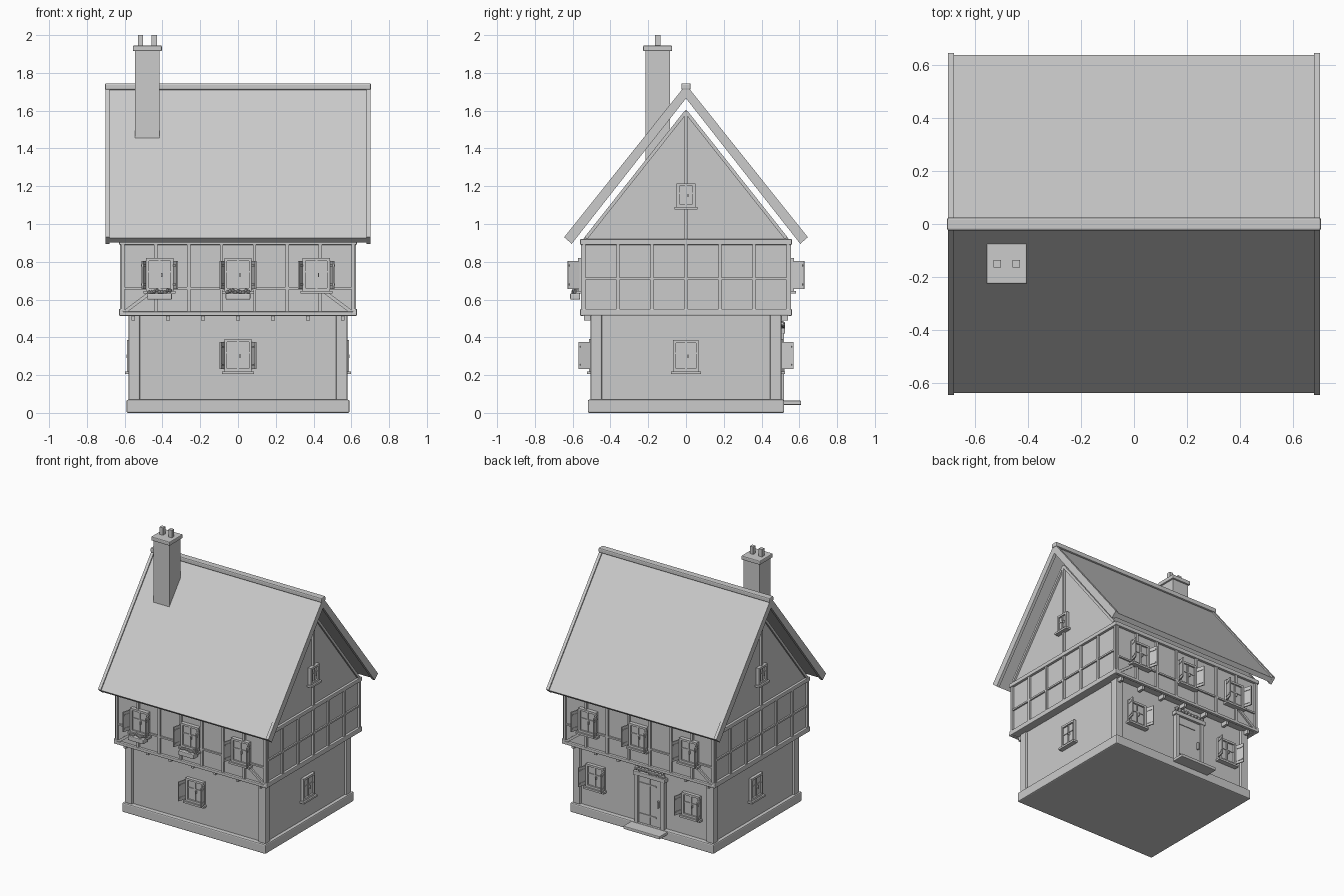
import bpy, bmesh, random
from math import pi, radians, atan2, hypot
from mathutils import Matrix, Vector

if "Cube" in bpy.data.objects:
    bpy.data.objects.remove(bpy.data.objects["Cube"])

random.seed(4)
I = Matrix.Identity(4)


def make(name, bm, bevel=0):
    bmesh.ops.recalc_face_normals(bm, faces=bm.faces)
    me = bpy.data.meshes.new(name)
    bm.to_mesh(me)
    bm.free()
    ob = bpy.data.objects.new(name, me)
    bpy.context.collection.objects.link(ob)
    if bevel:
        m = ob.modifiers.new("bevel", 'BEVEL')
        m.width, m.segments = bevel, 2
    return ob


def box(bm, x0, x1, y0, y1, z0, z1, M=I):
    c = Vector(((x0 + x1) / 2, (y0 + y1) / 2, (z0 + z1) / 2))
    S = Matrix.Diagonal((x1 - x0, y1 - y0, z1 - z0, 1))
    bmesh.ops.create_cube(bm, size=1, matrix=M @ Matrix.Translation(c) @ S)


def beam(bm, a, b, w, d, M=I):
    """Bar in the local wall plane from (x,z) a to b, projecting d outward (-y)."""
    dx, dz = b[0] - a[0], b[1] - a[1]
    R = Matrix.Translation((a[0], 0, a[1])) @ Matrix.Rotation(-atan2(dz, dx), 4, 'Y')
    box(bm, 0, hypot(dx, dz), -d, 0.005, -w / 2, w / 2, M @ R)


def prism(bm, pts, x0, x1):
    """Extrude a (y,z) outline along x."""
    f = bm.faces.new([bm.verts.new((x0, y, z)) for y, z in pts])
    r = bmesh.ops.extrude_face_region(bm, geom=[f])
    bmesh.ops.translate(bm, vec=(x1 - x0, 0, 0),
                        verts=[v for v in r['geom'] if isinstance(v, bmesh.types.BMVert)])


def wall(side, dist, x=0, z=0):
    """Frame with outward -y: side 0 front, 1 right, 2 back, 3 left."""
    return Matrix.Rotation(side * pi / 2, 4, 'Z') @ Matrix.Translation((x, -dist, z))


# Plinth and ground floor
bm = bmesh.new()
box(bm, -.59, .59, -.52, .52, 0, .07)
make("plinth", bm, .008)
bm = bmesh.new()
box(bm, -.565, .565, -.488, .488, .06, .53)
make("ground_floor_walls", bm)
bm = bmesh.new()
for sx in (-1, 1):
    for sy in (-1, 1):
        x, y = sx * .55, sy * .475
        box(bm, x - .03, x + .03, y - .03, y + .03, .065, .52)
make("ground_corner_posts", bm, .008)

# Upper floor with attic gables
bm = bmesh.new()
prism(bm, [(-.543, .52), (.543, .52), (.543, .92), (0, 1.605), (-.543, .92)], -.612, .612)
make("upper_walls", bm)

# Timber frame
bm = bmesh.new()
for side in range(4):
    long = side % 2 == 0
    half, dist, n = (.61, .543, 7) if long else (.54, .612, 6)
    M = wall(side, dist)
    for i in range(n + 1):
        x = -half + 2 * half * i / n
        beam(bm, (x, .53), (x, .91), .018, .014, M)
    beam(bm, (-half, .66 if long else .71), (half, .66 if long else .71), .012, .011, M)
    if long:
        for s in (-1, 1):
            beam(bm, (s * .6, .535), (s * .46, .64), .018, .012, M)
    else:
        beam(bm, (0, .92), (0, 1.59), .018, .014, M)
        for s in (-1, 1):
            beam(bm, (s * .53, .925), (0, 1.594), .018, .014, M)
make("timber_frame", bm)

bm = bmesh.new()
for side in range(4):
    long = side % 2 == 0
    half, dist = (.63, .543) if long else (.56, .612)
    M = wall(side, dist)
    z = .525 if long else .533
    beam(bm, (-half, z), (half, z), .022 if long else .036, .018, M)
    beam(bm, (-half, .905), (half, .905), .03, .018, M)
make("floor_beams", bm, .005)

bm = bmesh.new()
for s in (-1, 1):
    for i in range(7):
        x = -.555 + i * .185
        box(bm, x - .01, x + .01, s * .515 - .025, s * .515 + .025, .49, .52)
make("joist_ends", bm)

# Roof slabs, bargeboards and ridge
bm = bmesh.new()
prism(bm, [(0, 1.725), (.638, .925), (.613, .902), (0, 1.685),
           (-.613, .902), (-.638, .925)], -.69, .69)
make("roof", bm)
bm = bmesh.new()
for x in (-.69, .69):
    prism(bm, [(0, 1.738), (.645, .93), (.605, .895), (0, 1.665),
               (-.605, .895), (-.645, .93)], x - .011, x + .011)
make("bargeboards", bm)
bm = bmesh.new()
box(bm, -.705, .705, -.025, .025, 1.71, 1.745)
make("ridge_beam", bm, .008)

# Chimney
bm = bmesh.new()
box(bm, -.545, -.415, -.215, -.085, 1.25, 1.92)
make("chimney", bm)
bm = bmesh.new()
box(bm, -.557, -.403, -.227, -.073, 1.915, 1.945)
make("chimney_cap", bm, .006)
bm = bmesh.new()
for x in (-.516, -.444):
    box(bm, x - .014, x + .014, -.164, -.136, 1.94, 2.0)
make("chimney_pots", bm)


def window(name, M, w, h, out, shutters=False, flowers=False):
    """Window with origin at the centre of its lower edge, on the wall plane."""
    bm = bmesh.new()
    a, t = w / 2, .015
    for s in (-1, 1):
        box(bm, s * (a - t / 2) - t / 2, s * (a - t / 2) + t / 2, -out, .01, 0, h, M)
    box(bm, -a, a, -out, .01, h - t, h, M)
    box(bm, -a, a, -out, .01, 0, t, M)
    box(bm, -.005, .005, -out + .005, 0, t, h - t, M)
    box(bm, -a + t, a - t, -out + .007, 0, h * .56, h * .56 + .008, M)
    box(bm, -a - .012, a + .012, -out - .012, .01, -.014, 0, M)
    box(bm, .008, .014, -out - .004, 0, h * .42, h * .54, M)
    make(name + "_frame", bm)
    bm = bmesh.new()
    box(bm, -a + t / 2, a - t / 2, -out + .012, .005, t / 2, h - t / 2, M)
    make(name + "_glass", bm)
    if shutters:
        bm = bmesh.new()
        for s in (-1, 1):
            H = M @ Matrix.Translation((s * (a + .004), -out + .005, 0)) @ Matrix.Rotation(s * radians(15), 4, 'Z')
            box(bm, -.004, .004, -.063, 0, .012, h - .015, H)
            for z in (.03, h - .045):
                box(bm, -.007, .007, -.055, -.008, z, z + .01, H)
        make(name + "_shutters", bm)
    if flowers:
        bm = bmesh.new()
        box(bm, -.065, .065, -out - .042, -out + .01, -.045, -.012, M)
        make(name + "_flower_box", bm, .005)
        bm = bmesh.new()
        for i in range(9):
            p = Vector((-.056 + i * .014, -out - .018 + random.uniform(-.01, .01), -.004 + random.uniform(-.004, .008)))
            bmesh.ops.create_icosphere(bm, subdivisions=1, radius=.011, matrix=M @ Matrix.Translation(p))
        make(name + "_flowers", bm)


# Windows
for side, label in ((0, "front"), (2, "back")):
    for i, x in enumerate((-.415, 0, .415)):
        window(f"{label}_upper_window_{i}", wall(side, .543, x, .645), .145, .175, .028,
               True, side == 0 and i < 2)
window("front_lower_window", wall(0, .488, 0, .22), .145, .17, .025, True)
for i, x in enumerate((-.395, .395)):
    window(f"back_lower_window_{i}", wall(2, .488, x, .22), .145, .17, .025, True)
for side, label in ((1, "right"), (3, "left")):
    window(f"{label}_lower_window", wall(side, .565, 0, .22), .135, .165, .022)
    window(f"{label}_attic_window", wall(side, .612, 0, 1.09), .1, .125, .025)

# Back door with frame, fittings, flowers on the lintel and step
M = wall(2, .488, .06)
bm = bmesh.new()
for i in range(4):
    x = -.096 + i * .048
    box(bm, x + .001, x + .047, -.018, .01, .065, .42, M)
make("door_planks", bm)
bm = bmesh.new()
for s in (-1, 1):
    box(bm, s * .108 - .014, s * .108 + .014, -.032, .01, .06, .425, M)
box(bm, -.132, .132, -.036, .01, .42, .45, M)
make("door_frame", bm, .004)
bm = bmesh.new()
for z in (.13, .36):
    box(bm, -.09, .05, -.023, -.015, z, z + .012, M)
box(bm, .066, .078, -.034, -.015, .22, .27, M)
make("door_fittings", bm)
bm = bmesh.new()
for i in range(9):
    p = Vector((-.11 + i * .0275, -.022, .46 + random.uniform(-.004, .012)))
    bmesh.ops.create_icosphere(bm, subdivisions=1, radius=.017, matrix=M @ Matrix.Translation(p))
make("lintel_flowers", bm)
bm = bmesh.new()
box(bm, -.15, .15, -.122, .01, .042, .065, M)
make("door_step", bm, .005)
